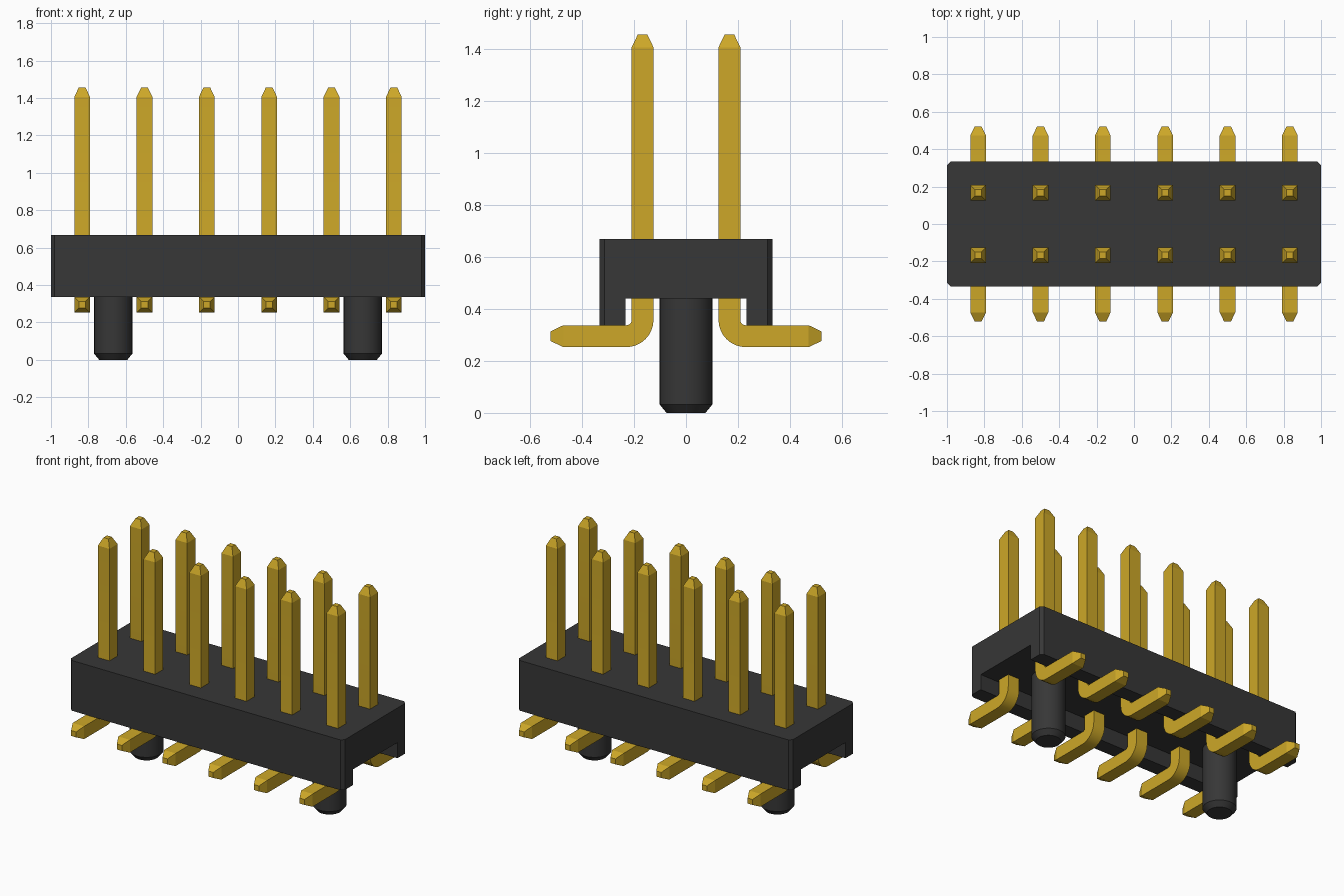
import bpy, bmesh, math
from mathutils import Vector

cube = bpy.data.objects.get("Cube")
if cube:
    bpy.data.objects.remove(cube, do_unlink=True)


def make_material(name, color):
    mat = bpy.data.materials.new(name)
    mat.use_nodes = True
    mat.diffuse_color = color
    mat.node_tree.nodes["Principled BSDF"].inputs["Base Color"].default_value = color
    return mat


plastic = make_material("black plastic", (0.038, 0.038, 0.038, 1))
gold = make_material("gold", (0.61, 0.39, 0.021, 1))


def add_object(name, mesh, location=(0, 0, 0), turn=0):
    obj = bpy.data.objects.new(name, mesh)
    obj.location = location
    obj.rotation_euler.z = turn
    bpy.context.collection.objects.link(obj)
    return obj


def loft(name, rings, mat):
    """Skin a list of equal-length point rings and cap both ends."""
    bm = bmesh.new()
    loops = [[bm.verts.new(p) for p in ring] for ring in rings]
    for a, b in zip(loops, loops[1:]):
        for i in range(len(a)):
            j = (i + 1) % len(a)
            bm.faces.new((a[i], a[j], b[j], b[i]))
    bm.faces.new(loops[0])
    bm.faces.new(loops[-1])
    bmesh.ops.recalc_face_normals(bm, faces=bm.faces)
    mesh = bpy.data.meshes.new(name)
    bm.to_mesh(mesh)
    bm.free()
    mesh.materials.append(mat)
    return mesh


def smooth(obj):
    bpy.ops.object.select_all(action='DESELECT')
    obj.select_set(True)
    bpy.context.view_layer.objects.active = obj
    bpy.ops.object.shade_smooth_by_angle(angle=math.radians(15))


# Housing: channel profile along x, with chamfered vertical corners
HALF_Y, WALL_Y, BOTTOM, CEILING, TOP = 0.333, 0.232, 0.337, 0.44, 0.668
CHAMFER = 0.02


def housing_ring(x, half_y):
    half = [(half_y, TOP), (half_y, BOTTOM), (WALL_Y, BOTTOM), (WALL_Y, CEILING)]
    profile = half + [(-y, z) for y, z in reversed(half)]
    return [(x, y, z) for y, z in profile]


inset = HALF_Y - CHAMFER
add_object("housing", loft("housing", [
    housing_ring(-1, inset), housing_ring(-1 + CHAMFER, HALF_Y),
    housing_ring(1 - CHAMFER, HALF_Y), housing_ring(1, inset)], plastic))


# Locating pegs with a chamfered lower end
def circle(radius, z, sides=32):
    return [(radius * math.cos(math.tau * i / sides),
             radius * math.sin(math.tau * i / sides), z) for i in range(sides)]


peg_mesh = loft("locating_peg", [circle(0.075, 0), circle(0.102, 0.033),
                                 circle(0.102, CEILING + 0.01)], plastic)
for side, x in (("left", 0.667), ("right", -0.667)):
    peg = add_object("locating_peg_" + side, peg_mesh, (x, 0, 0))
smooth(peg)

# Contact pin: square section swept down, round a bend, and out to the back
HALF, TIP, TIP_LENGTH = 0.042, 0.018, 0.05
ROW_Y, FOOT_Z, BEND = 0.167, 0.295, 0.063


def section(y, z, angle, half):
    n = Vector((0, math.cos(angle), math.sin(angle))) * half
    c, x = Vector((0, y, z)), Vector((half, 0, 0))
    return [c + x + n, c - x + n, c - x - n, c + x - n]


pin_rings = [section(ROW_Y, 1.456, 0, TIP), section(ROW_Y, 1.456 - TIP_LENGTH, 0, HALF)]
for step in range(9):
    a = math.pi / 2 * step / 8
    pin_rings.append(section(ROW_Y + BEND - BEND * math.cos(a),
                             FOOT_Z + BEND - BEND * math.sin(a), a, HALF))
pin_rings += [section(0.522 - TIP_LENGTH, FOOT_Z, math.pi / 2, HALF),
              section(0.522, FOOT_Z, math.pi / 2, TIP)]
pin_mesh = loft("contact_pin", pin_rings, gold)

for row, turn in (("back", 0), ("front", math.pi)):
    for i in range(6):
        pin = add_object(f"{row}_pin_{i + 1}", pin_mesh, ((i - 2.5) / 3, 0, 0), turn)
smooth(pin)
